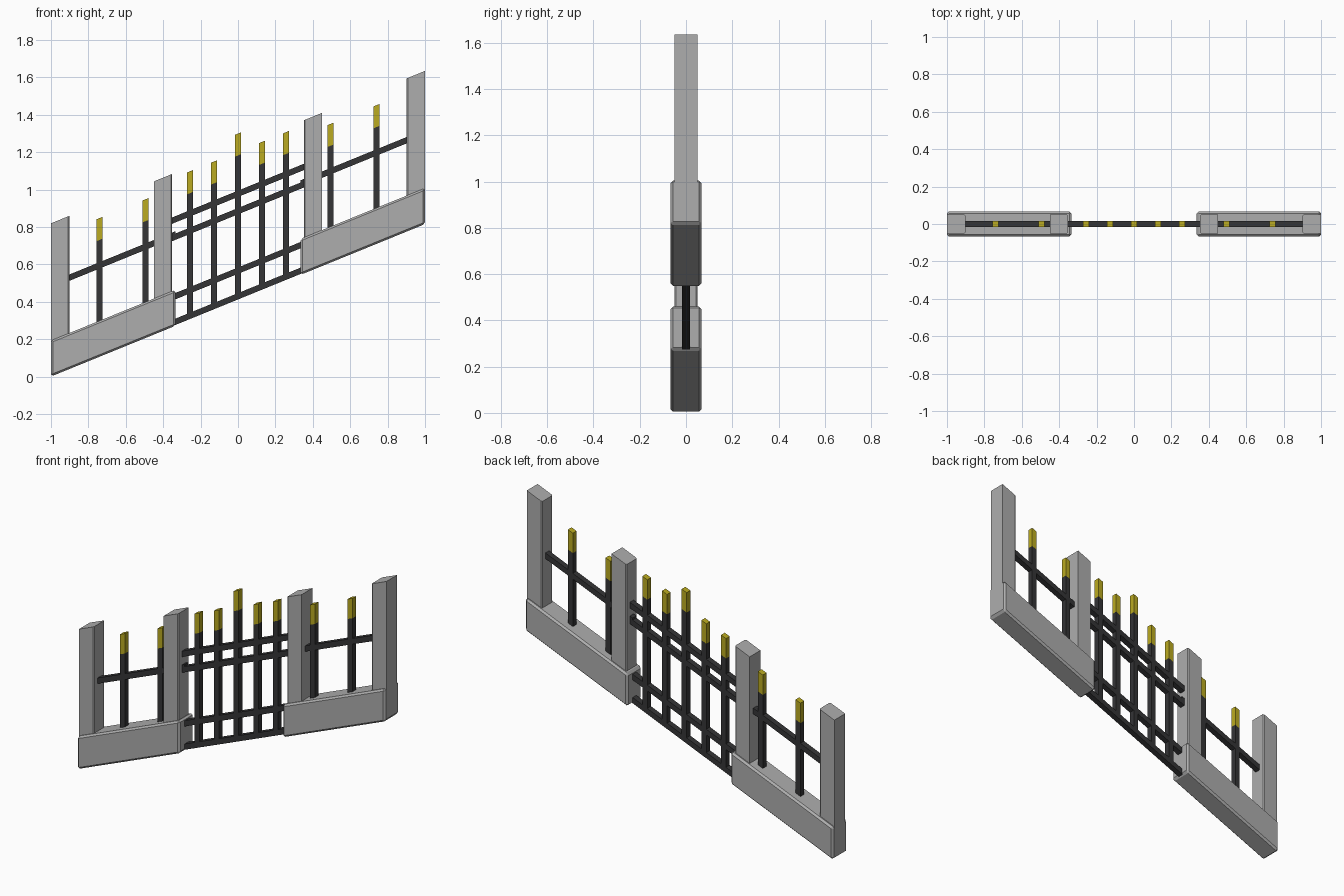
import bpy, bmesh

if "Cube" in bpy.data.objects:
    bpy.data.objects.remove(bpy.data.objects["Cube"])

SLOPE = 0.4075  # the whole fence climbs towards +x


def material(name, rgb):
    m = bpy.data.materials.new(name)
    m.diffuse_color = (*rgb, 1)
    m.use_nodes = True
    m.node_tree.nodes["Principled BSDF"].inputs["Base Color"].default_value = m.diffuse_color
    return m


STONE = material("grey stone", (0.42, 0.42, 0.42))
IRON = material("dark iron", (0.035, 0.035, 0.037))
YELLOW = material("yellow paint", (0.5, 0.41, 0.015))


def block(name, x0, x1, half_y, z0, z1, mat, bevel=0.0, pick=lambda e: True):
    """Box with optional chamfered edges, sheared up the slope."""
    bm = bmesh.new()
    bmesh.ops.create_cube(bm, size=1)
    for v in bm.verts:
        v.co.x = x0 if v.co.x < 0 else x1
        v.co.y *= 2 * half_y
        v.co.z = z0 if v.co.z < 0 else z1
    if bevel:
        bmesh.ops.bevel(bm, geom=[e for e in bm.edges if pick(e)], offset=bevel,
                        segments=1, affect='EDGES')
    for v in bm.verts:
        v.co.z += SLOPE * v.co.x
    me = bpy.data.meshes.new(name)
    bm.to_mesh(me)
    bm.free()
    me.materials.append(mat)
    ob = bpy.data.objects.new(name, me)
    bpy.context.collection.objects.link(ob)
    return ob


def inner_upright(e):
    a, b = e.verts
    return abs(a.co.z - b.co.z) > 0.1 and abs(a.co.x) < 0.92 and not 0.4 < abs(a.co.x) < 0.5


def pale(name, x, z0, z1, w=0.016):
    block(name, x - w, x + w, 0.017, z0, z1 - 0.117, IRON)
    block(name + "_tip", x - w, x + w, 0.017, z1 - 0.117, z1, YELLOW)


def span(side, a, b):
    return sorted((side * a, side * b))


# Walls, posts and side fence panels on both sides
for side, label in ((-1, "left"), (1, "right")):
    block(label + "_wall", *span(side, 0.335, 1.0), 0.067, 0.4085, 0.601, STONE, 0.011)
    block(label + "_end_post", *span(side, 0.902, 1.0), 0.05, 0.5, 1.2275, STONE, 0.006, inner_upright)
    block(label + "_gate_post", *span(side, 0.353, 0.449), 0.05, 0.5, 1.2275, STONE, 0.006, inner_upright)
    block(label + "_panel_rail", *span(side, 0.335, 0.91), 0.017, 0.88, 0.914, IRON)
    for i, x in enumerate((0.495, 0.74)):
        pale(f"{label}_panel_pale_{i}", side * x, 0.58, 1.15)

# Gate rails
for i, z in enumerate((0.43, 0.567, 0.885, 0.978)):
    block(f"gate_rail_{i}", -0.356, 0.356, 0.017, z - 0.017, z + 0.017, IRON)

# Gate pales, the middle one taller
for i in range(-2, 3):
    pale(f"gate_pale_{i + 2}", i * 0.128, 0.42, 1.203 if i else 1.30)
